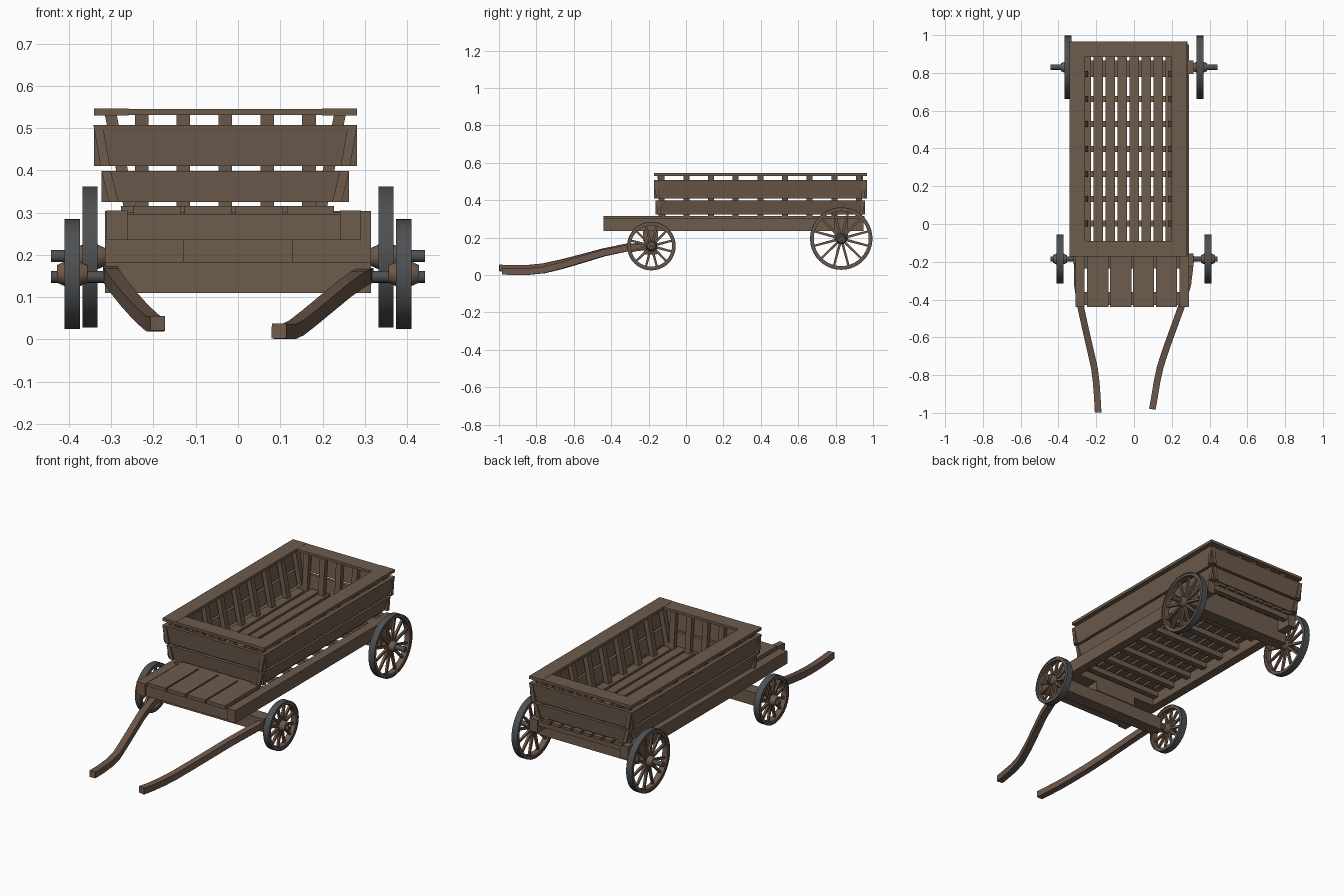
import bpy, bmesh, math
from mathutils import Vector, Matrix

if "Cube" in bpy.data.objects:
    bpy.data.objects.remove(bpy.data.objects["Cube"])


def material(name, rgb):
    m = bpy.data.materials.new(name)
    m.diffuse_color = (*rgb, 1)
    m.use_nodes = True
    m.node_tree.nodes["Principled BSDF"].inputs["Base Color"].default_value = m.diffuse_color
    return m


WOOD = material("plank brown", (0.155, 0.106, 0.073))
WHEEL_WOOD = material("wheel brown", (0.155, 0.098, 0.07))
IRON = material("iron grey", (0.075, 0.08, 0.084))


def finish(name, bm, mat, smooth=False):
    bmesh.ops.recalc_face_normals(bm, faces=bm.faces)
    me = bpy.data.meshes.new(name)
    bm.to_mesh(me)
    bm.free()
    ob = bpy.data.objects.new(name, me)
    bpy.context.collection.objects.link(ob)
    me.materials.append(mat)
    if smooth:
        bpy.context.view_layer.objects.active = ob
        ob.select_set(True)
        bpy.ops.object.shade_smooth_by_angle(angle=math.radians(35))
        ob.select_set(False)
    return ob


def loft(bm, rings):
    """Skin closed rings of points and cap both ends."""
    vs = [[bm.verts.new(p) for p in r] for r in rings]
    n = len(vs[0])
    for a, b in zip(vs, vs[1:]):
        for i in range(n):
            bm.faces.new((a[i], a[(i + 1) % n], b[(i + 1) % n], b[i]))
    bm.faces.new(vs[0])
    bm.faces.new(vs[-1])


def box(bm, x0, x1, y0, y1, z0, z1):
    loft(bm, [[(x0, y0, z), (x1, y0, z), (x1, y1, z), (x0, y1, z)] for z in (z0, z1)])


def leaning(bm, axis, a, b, lo, hi, t, z0, z1, mid, s):
    """Board leaning outward: outer offset lo at z0, hi at z1, thickness t."""
    prof = [(lo, z0), (hi, z1), (hi - t, z1), (lo - t, z0)]
    if axis == 'Y':
        loft(bm, [[(mid + s * o, e, z) for o, z in prof] for e in (a, b)])
    else:
        loft(bm, [[(e, mid + s * o, z) for o, z in prof] for e in (a, b)])


CX, CY = -0.03, 0.3975          # centre of the cargo box

# Cargo box planks
side, end = bmesh.new(), bmesh.new()
for s in (-1, 1):
    leaning(side, 'Y', -0.163, 0.958, 0.275, 0.293, 0.022, 0.325, 0.398, CX, s)
    leaning(side, 'Y', -0.172, 0.967, 0.295, 0.312, 0.022, 0.41, 0.507, CX, s)
    leaning(end, 'X', CX - 0.293, CX + 0.293, 0.548, 0.556, 0.018, 0.325, 0.398, CY, s)
    leaning(end, 'X', CX - 0.311, CX + 0.311, 0.557, 0.567, 0.018, 0.41, 0.507, CY, s)
finish("side_planks", side, WOOD)
finish("end_planks", end, WOOD)

# Upright slats inside the planks
slats = bmesh.new()
for s in (-1, 1):
    for k in range(9):
        y = CY + (k - 4) * 0.132
        leaning(slats, 'Y', y - 0.016, y + 0.016, 0.238, 0.285, 0.028, 0.3, 0.531, CX, s)
    for k in range(5):
        x = CX + (k - 2) * 0.099
        leaning(slats, 'X', x - 0.016, x + 0.016, 0.531, 0.55, 0.025, 0.3, 0.531, CY, s)
finish("upright_slats", slats, WOOD)

# Flat rim on top of the box
rim = bmesh.new()
for s in (-1, 1):
    x = CX + s * 0.27
    box(rim, x - 0.041, x + 0.041, -0.172, 0.967, 0.53, 0.546)
    y = CY + s * 0.528
    box(rim, CX - 0.229, CX + 0.229, y - 0.041, y + 0.041, 0.531, 0.545)
finish("top_rim", rim, WOOD)

# Floor boards and the cross bars beneath them
floor = bmesh.new()
for k in range(8):
    x = CX + (k - 3.5) * 0.0635
    box(floor, x - 0.025, x + 0.025, -0.16, 0.955, 0.3, 0.315)
finish("floor_boards", floor, WOOD)
bars = bmesh.new()
for k in range(9):
    y = CY + (k - 4) * 0.132
    box(bars, -0.262, 0.245, y - 0.016, y + 0.016, 0.27, 0.3)
finish("floor_cross_bars", bars, WOOD)

# Front deck
deck = bmesh.new()
for k in range(4):
    x = -0.01 + (k - 1.5) * 0.121
    box(deck, x - 0.056, x + 0.056, -0.44, -0.13, 0.296, 0.315)
box(deck, -0.262, 0.243, -0.43, -0.36, 0.235, 0.296)
box(deck, -0.262, 0.243, -0.235, -0.155, 0.235, 0.296)
finish("front_deck", deck, WOOD)

# Long side rails
rails = bmesh.new()
for s in (-1, 1):
    x = -0.01 + s * 0.276
    box(rails, x - 0.025, x + 0.025, -0.44, 0.95, 0.235, 0.305)
finish("side_rails", rails, WOOD)

# Axle beams and bolsters
beams = bmesh.new()
box(beams, -0.315, 0.315, -0.225, -0.155, 0.11, 0.182)
box(beams, -0.13, 0.13, -0.23, -0.15, 0.182, 0.235)
box(beams, -0.315, 0.315, 0.795, 0.865, 0.18, 0.304)
finish("axle_beams", beams, WOOD)


def lathe_x(bm, prof, cx, y, z, n, closed=False):
    """Revolve (x offset, radius) points about an x-parallel axis."""
    rings = [[bm.verts.new((cx + o, y + r * math.cos(i * math.tau / n),
                            z + r * math.sin(i * math.tau / n))) for i in range(n)]
             for o, r in prof]
    pairs = list(zip(rings, rings[1:]))
    if closed:
        pairs.append((rings[-1], rings[0]))
    else:
        bm.faces.new(rings[0])
        bm.faces.new(rings[-1])
    for a, b in pairs:
        for i in range(n):
            bm.faces.new((a[i], a[(i + 1) % n], b[(i + 1) % n], b[i]))


def wheel(label, cx, y, z, r, spokes):
    w = 0.018
    tyre, felloe, hub, spoke = (bmesh.new() for _ in range(4))
    ri = r - 0.008
    lathe_x(tyre, [(-w, ri), (-w, r), (w, r), (w, ri)], cx, y, z, 40, True)
    rf = r - 0.02
    lathe_x(felloe, [(-w + .002, rf), (-w + .002, ri), (w - .002, ri), (w - .002, rf)],
            cx, y, z, 40, True)
    lathe_x(hub, [(-0.036, 0.021), (-0.018, 0.029), (0.018, 0.029), (0.036, 0.021)],
            cx, y, z, 16)
    for k in range(spokes):
        # Tapered spoke, turned round the hub
        rot = Matrix.Rotation((k + 0.5) * math.tau / spokes, 3, 'X')
        rings = []
        for d, h in ((0.02, 0.007), (rf + 0.004, 0.0055)):
            rings.append([Vector((cx, y, z)) + rot @ Vector((a * h, b * h, d))
                          for a, b in ((-1, -1), (1, -1), (1, 1), (-1, 1))])
        loft(spoke, rings)
    finish(label + "_tyre", tyre, IRON, True)
    finish(label + "_felloe", felloe, WHEEL_WOOD, True)
    finish(label + "_hub", hub, WHEEL_WOOD, True)
    finish(label + "_spokes", spoke, WHEEL_WOOD)


for s, tag in ((-1, "left"), (1, "right")):
    wheel("front_wheel_" + tag, s * 0.392, -0.185, 0.155, 0.13, 12)
    wheel("rear_wheel_" + tag, s * 0.35, 0.83, 0.195, 0.167, 12)

# Iron axles
for name, y, z in (("front_axle", -0.185, 0.148), ("rear_axle", 0.83, 0.197)):
    bm = bmesh.new()
    lathe_x(bm, [(-0.443, 0.014), (0.443, 0.014)], 0, y, z, 16)
    finish(name, bm, IRON, True)

# Curved pulling shafts
SHAFTS = {
    "left_shaft": [(-0.302, -0.17, 0.158), (-0.3, -0.32, 0.15), (-0.282, -0.44, 0.125),
                   (-0.258, -0.55, 0.095), (-0.233, -0.66, 0.067), (-0.21, -0.76, 0.045),
                   (-0.2, -0.84, 0.037), (-0.194, -0.92, 0.036), (-0.19, -0.998, 0.038)],
    "right_shaft": [(0.303, -0.17, 0.152), (0.285, -0.32, 0.143), (0.25, -0.44, 0.118),
                    (0.21, -0.55, 0.085), (0.17, -0.66, 0.052), (0.138, -0.76, 0.027),
                    (0.121, -0.84, 0.019), (0.108, -0.92, 0.018), (0.097, -0.98, 0.02)],
}
for name, pts in SHAFTS.items():
    bm = bmesh.new()
    pts = [Vector(p) for p in pts]
    rings = []
    for i, p in enumerate(pts):
        d = (pts[min(i + 1, len(pts) - 1)] - pts[max(i - 1, 0)]).normalized()
        u = d.cross(Vector((0, 0, 1))).normalized()
        v = u.cross(d)
        h = 0.0175
        rings.append([p + u * a * h + v * b * h
                      for a, b in ((-1, -1), (1, -1), (1, 1), (-1, 1))])
    loft(bm, rings)
    finish(name, bm, WHEEL_WOOD, True)
